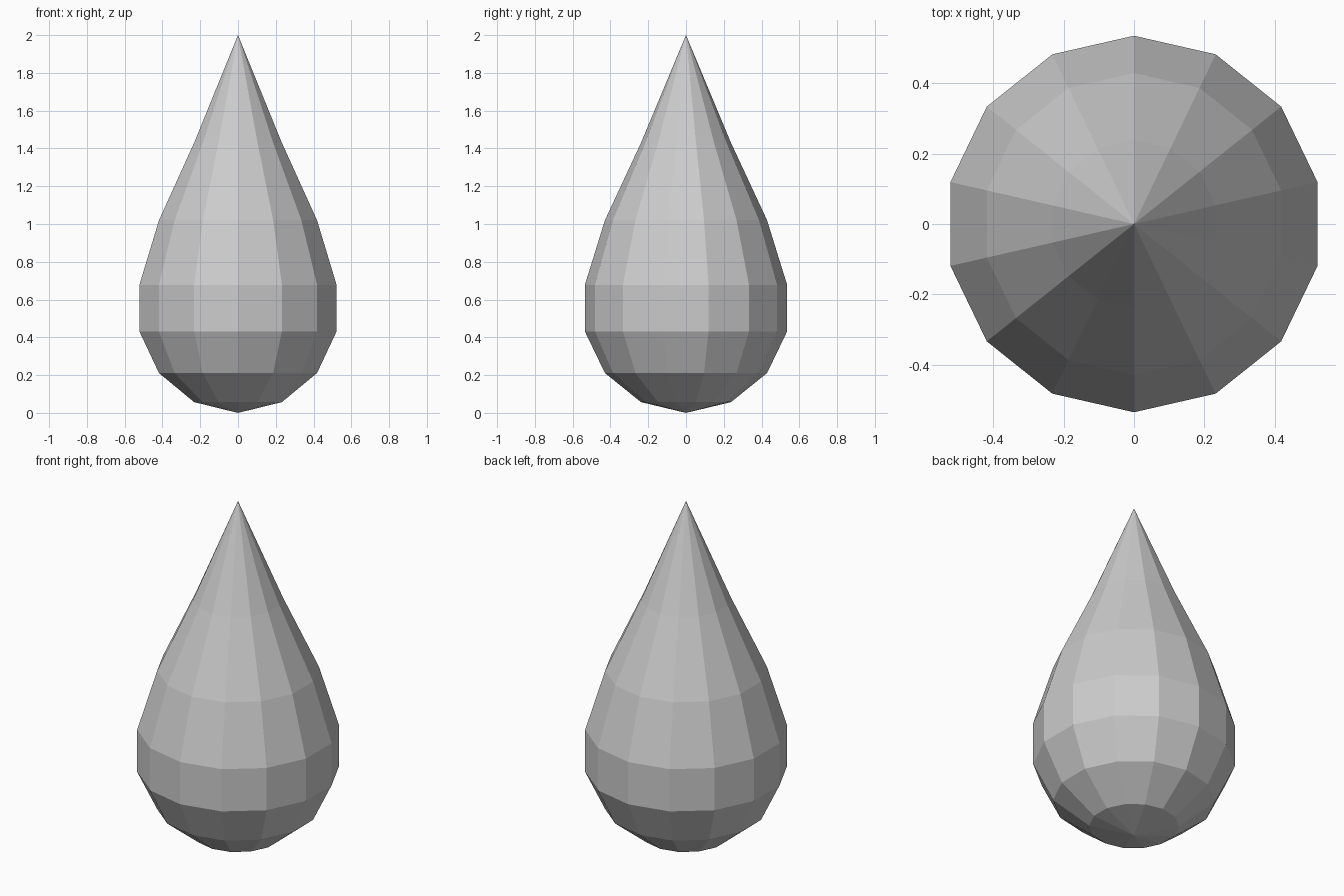
import bpy, bmesh
from math import sin, cos, pi

if "Cube" in bpy.data.objects:
    bpy.data.objects.remove(bpy.data.objects["Cube"])

SIDES = 14
R = 0.549
# Ring heights from the rounded base to the stretched tip
HEIGHTS = [0.057, 0.211, 0.431, 0.678, 1.02, 1.43]

bm = bmesh.new()

# Rings with sphere-like radii, one corner facing the back
rings = []
for k, z in enumerate(HEIGHTS, 1):
    r = R * sin(k * pi / 7)
    rings.append([bm.verts.new((r * sin(2 * pi * i / SIDES), r * cos(2 * pi * i / SIDES), z))
                  for i in range(SIDES)])
base = bm.verts.new((0, 0, 0))
tip = bm.verts.new((0, 0, 2))

# Side bands plus fans closing the base and tip
for i in range(SIDES):
    j = (i + 1) % SIDES
    for lo, hi in zip(rings, rings[1:]):
        bm.faces.new((lo[i], lo[j], hi[j], hi[i]))
    bm.faces.new((base, rings[0][j], rings[0][i]))
    bm.faces.new((tip, rings[-1][i], rings[-1][j]))
bmesh.ops.recalc_face_normals(bm, faces=bm.faces)

mesh = bpy.data.meshes.new("teardrop")
bm.to_mesh(mesh)
bm.free()
bpy.context.collection.objects.link(bpy.data.objects.new("teardrop", mesh))
